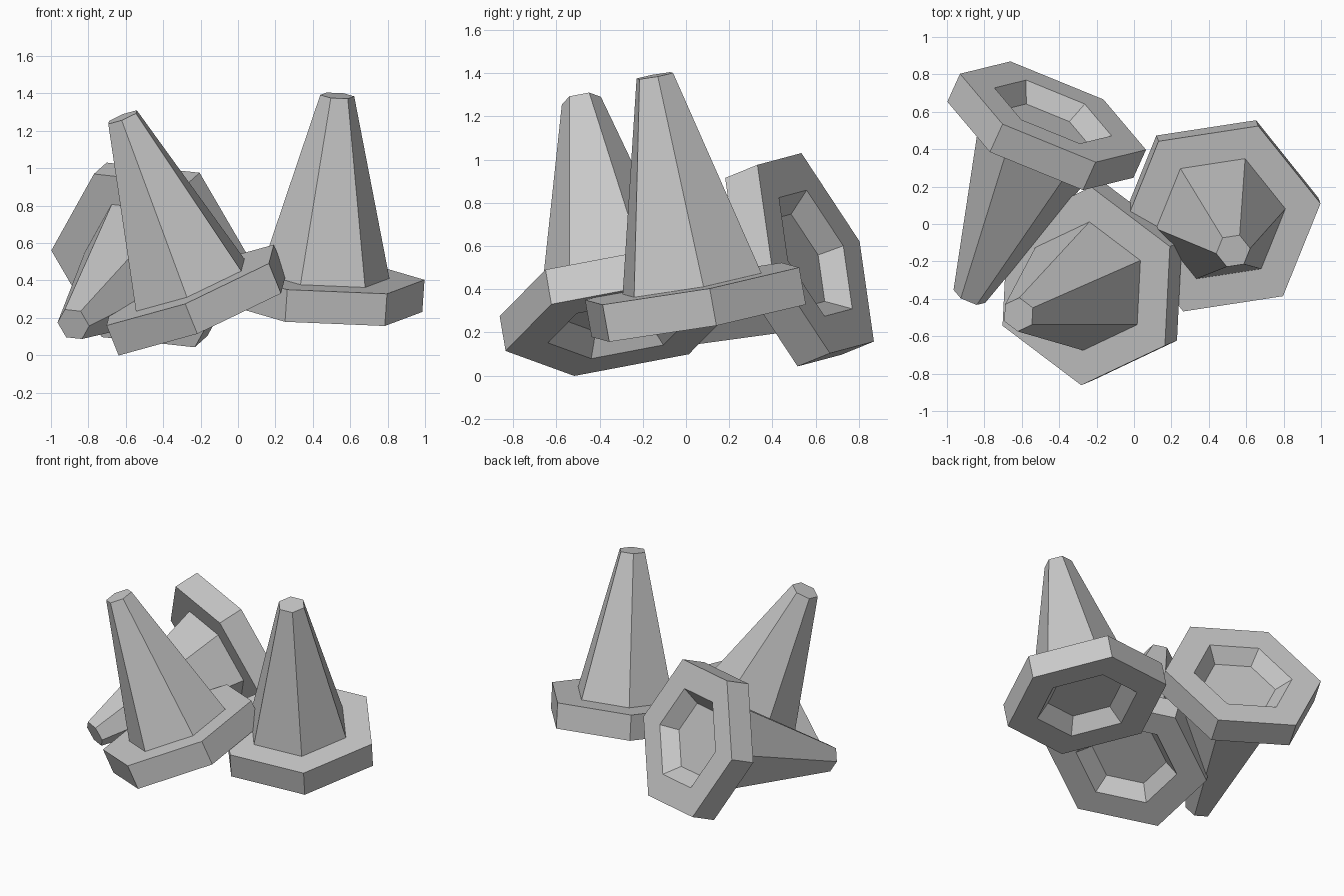
import bpy
import bmesh
from math import cos, sin, pi
from mathutils import Matrix, Vector

cube = bpy.data.objects.get("Cube")
if cube:
    bpy.data.objects.remove(cube)

grey = bpy.data.materials.new("light_grey")
grey.use_nodes = True
color = (0.58, 0.58, 0.58, 1)
grey.diffuse_color = color
grey.node_tree.nodes["Principled BSDF"].inputs["Base Color"].default_value = color

SIDES = 6
# Radius and height: recess floor, recess rim, plate bottom, plate top, cone foot, cone tip
PROFILE = [(0.25, 0.097), (0.34, 0), (0.54, 0), (0.54, 0.175), (0.35, 0.175), (0.092, 1.155)]


def traffic_cone(name, origin, axis, corner):
    """Six-sided cone on a recessed plate; corner points toward one plate corner."""
    bm = bmesh.new()
    rings = [[bm.verts.new((r * cos(2 * pi * i / SIDES), r * sin(2 * pi * i / SIDES), z))
              for i in range(SIDES)] for r, z in PROFILE]
    for low, high in zip(rings, rings[1:]):
        for i in range(SIDES):
            j = (i + 1) % SIDES
            bm.faces.new((low[i], low[j], high[j], high[i]))
    bm.faces.new(rings[0])
    bm.faces.new(rings[-1])
    bmesh.ops.recalc_face_normals(bm, faces=bm.faces)

    # Tilt onto the axis, then place
    z = Vector(axis).normalized()
    y = z.cross(Vector(corner)).normalized()
    x = y.cross(z)
    turn = Matrix((x, y, z)).transposed().to_4x4()
    bm.transform(Matrix.Translation(origin) @ turn)

    mesh = bpy.data.meshes.new(name)
    bm.to_mesh(mesh)
    bm.free()
    mesh.materials.append(grey)
    bpy.context.collection.objects.link(bpy.data.objects.new(name, mesh))


# Three tumbled cones
traffic_cone("left_cone", (0.452, 0.059, 0.254), (0.068, -0.176, 0.982), (0.536, 0.082, -0.022))
traffic_cone("front_cone", (-0.191, -0.305, 0.215), (-0.369, -0.155, 0.916), (0.422, -0.319, 0.116))
traffic_cone("fallen_cone", (-0.433, 0.60, 0.567), (-0.387, -0.854, -0.347), (-0.27, -0.066, 0.464))
